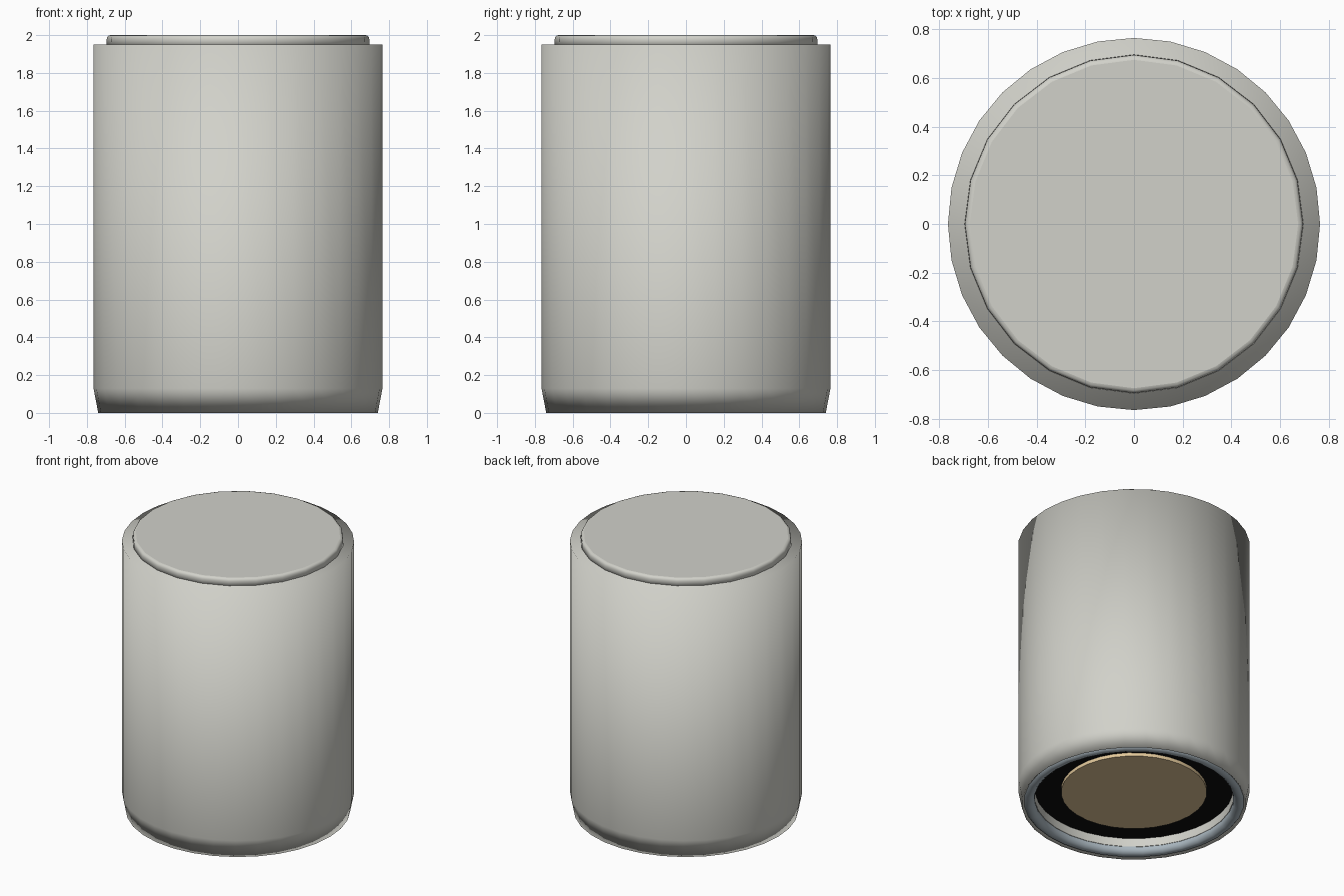
import bpy, bmesh, math

cube = bpy.data.objects.get("Cube")
if cube:
    bpy.data.objects.remove(cube, do_unlink=True)


def make_material(name, colour):
    mat = bpy.data.materials.new(name)
    mat.use_nodes = True
    mat.diffuse_color = (*colour, 1)
    mat.node_tree.nodes["Principled BSDF"].inputs["Base Color"].default_value = (*colour, 1)
    return mat


def lathe(name, profile, sides, mat, closed=False, sharp_angle=None):
    """Spin a (radius, height) profile around z; ends are filled unless closed."""
    bm = bmesh.new()
    rings = []
    for r, z in profile:
        rings.append([bm.verts.new((r * math.cos(math.tau * i / sides),
                                    r * math.sin(math.tau * i / sides), z))
                      for i in range(sides)])
    pairs = list(zip(rings, rings[1:]))
    if closed:
        pairs.append((rings[-1], rings[0]))
    for a, b in pairs:
        for i in range(sides):
            j = (i + 1) % sides
            bm.faces.new((a[i], a[j], b[j], b[i]))
    if not closed:
        bm.faces.new(rings[0])
        bm.faces.new(rings[-1])
    bmesh.ops.recalc_face_normals(bm, faces=bm.faces)
    for f in bm.faces:
        f.smooth = True
    if sharp_angle:
        for e in bm.edges:
            e.smooth = e.calc_face_angle(0) < math.radians(sharp_angle)
    mesh = bpy.data.meshes.new(name)
    bm.to_mesh(mesh)
    bm.free()
    mesh.materials.append(mat)
    obj = bpy.data.objects.new(name, mesh)
    bpy.context.collection.objects.link(obj)
    return obj


shell_grey = make_material("warm grey", (0.64, 0.64, 0.59))
steel = make_material("blue steel", (0.40, 0.47, 0.52))
black = make_material("black", (0.004, 0.004, 0.004))
tan = make_material("tan", (0.75, 0.57, 0.32))

# Outer shell with chamfered foot and recessed underside, softly shaded
shell = lathe("shell", [(0.765, 1.95), (0.765, 0.13), (0.74, 0), (0.72, 0.02),
                        (0.655, 0.05), (0.655, 0.12)], 32, shell_grey)
# Keep the recess crisp while the outside stays smooth
for edge in shell.data.edges:
    ends = [shell.data.vertices[v].co for v in edge.vertices]
    if all(v.xy.length < 0.73 for v in ends) and abs(ends[0].z - ends[1].z) < 0.001:
        edge.use_edge_sharp = True

# Top cap with a rounded rim
bevel = 0.02
arc = [(0.675 + bevel * math.cos(a), 2 - bevel + bevel * math.sin(a))
       for a in (math.pi / 2 * k / 3 for k in range(4))]
lathe("top_cap", [(0.697, 1.94)] + arc, 24, shell_grey)
cap = bpy.data.objects["top_cap"].data
for edge in cap.edges:
    if all(cap.vertices[v].co.z > 1.999 for v in edge.vertices):
        edge.use_edge_sharp = True

# Rounded steel ring under the foot
lathe("base_ring", [(0.695 + 0.04 * math.cos(math.tau * k / 12),
                     0.04 + 0.04 * math.sin(math.tau * k / 12)) for k in range(12)],
      32, steel, closed=True)

# Black plate and round contact inside the recess
lathe("recess_plate", [(0.654, 0.118), (0.654, 0.11)], 32, black, sharp_angle=30)
lathe("contact", [(0.48, 0.112), (0.48, 0.085)], 32, tan, sharp_angle=30)
